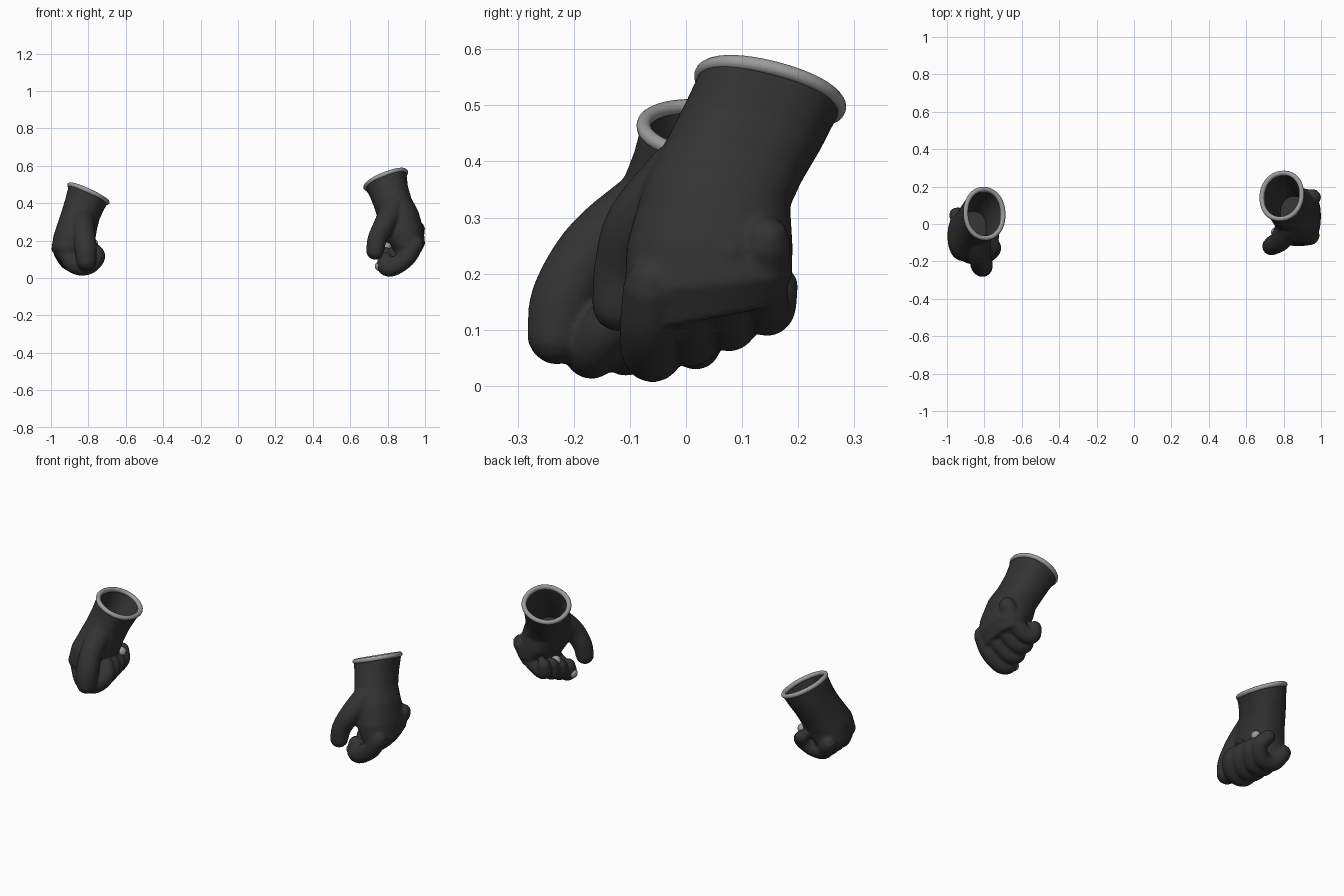
import bpy, bmesh, math
from mathutils import Vector

if "Cube" in bpy.data.objects:
    bpy.data.objects.remove(bpy.data.objects["Cube"])


def material(name, v):
    m = bpy.data.materials.new(name)
    m.diffuse_color = (v, v, v, 1)
    m.use_nodes = True
    m.node_tree.nodes["Principled BSDF"].inputs["Base Color"].default_value = m.diffuse_color
    return m


DARK = material("dark_rubber", 0.033)
GREY = material("light_grey_trim", 0.33)


def section(center, normal, a, b, n=40, power=2.3):
    """Rounded oval ring lying across the given normal."""
    c, w = Vector(center), Vector(normal).normalized()
    u = (Vector((1, 0, 0)) - w * w.x).normalized()
    v = w.cross(u)
    pts = []
    for i in range(n):
        t = 2 * math.pi * i / n
        x, y = math.cos(t), math.sin(t)
        pts.append(c + u * a * math.copysign(abs(x) ** (2 / power), x)
                   + v * b * math.copysign(abs(y) ** (2 / power), y))
    return pts


def loft(bm, rings, closed=False):
    """Skin a list of rings; cap the ends, or join last to first."""
    loops = [[bm.verts.new(p) for p in r] for r in rings]
    pairs = list(zip(loops, loops[1:]))
    if closed:
        pairs.append((loops[-1], loops[0]))
    else:
        bm.faces.new(loops[0])
        bm.faces.new(loops[-1])
    for r, s in pairs:
        for i in range(len(r)):
            j = (i + 1) % len(r)
            bm.faces.new((r[i], r[j], s[j], s[i]))


def spline(points, steps=6):
    """Smooth Catmull-Rom interpolation through (x, y, z, radius) points."""
    p = [Vector(q) for q in points]
    p = [p[0] * 2 - p[1]] + p + [p[-1] * 2 - p[-2]]
    out = []
    for i in range(1, len(p) - 2):
        a, b, c, d = p[i - 1:i + 3]
        for s in range(steps):
            t = s / steps
            out.append(0.5 * (2 * b + (c - a) * t + (2 * a - 5 * b + 4 * c - d) * t * t
                              + (3 * b - a - 3 * c + d) * t ** 3))
    return out + [p[-2]]


def digit(bm, points):
    """Round-ended finger swept along a path."""
    path = spline(points)
    pos = [q.to_3d() for q in path]
    rings = []
    for i, q in enumerate(path):
        d = (pos[min(i + 1, len(pos) - 1)] - pos[max(i - 1, 0)]).normalized()
        if i == 0:
            caps = [(-0.98, 0.2), (-0.7, 0.71), (0, 1)]
        elif i == len(path) - 1:
            caps = [(0, 1), (0.4, 0.92), (0.75, 0.66), (0.95, 0.31), (0.99, 0.1)]
        else:
            caps = [(0, 1)]
        for h, s in caps:
            side = d.orthogonal().normalized() if not rings else (side - d * side.dot(d)).normalized()
            up = d.cross(side)
            c = pos[i] + d * h * q.w
            rings.append([c + (side * math.cos(t) + up * math.sin(t)) * q.w * s
                          for t in [2 * math.pi * k / 16 for k in range(16)]])
    loft(bm, rings)


def finish(bm, name, mat):
    bmesh.ops.recalc_face_normals(bm, faces=bm.faces)
    me = bpy.data.meshes.new(name)
    bm.to_mesh(me)
    bm.free()
    me.materials.append(mat)
    for p in me.polygons:
        p.use_smooth = True
    ob = bpy.data.objects.new(name, me)
    bpy.context.collection.objects.link(ob)
    return ob


def bake(ob):
    dg = bpy.context.evaluated_depsgraph_get()
    me = bpy.data.meshes.new_from_object(ob.evaluated_get(dg))
    ob.modifiers.clear()
    ob.data = me
    for p in me.polygons:
        p.use_smooth = True


def glove(side, sections, thumb, finger, step, pads):
    # hand, fingers and thumb fused into one skin
    bm = bmesh.new()
    loft(bm, [section(*s) for s in sections])
    digit(bm, thumb)
    for k in range(4):
        off = Vector(step) * k
        digit(bm, [(x + off.x, y + off.y, z + off.z, r * (1 - 0.03 * k)) for x, y, z, r in finger])
    hand = finish(bm, side + "_glove", DARK)
    m = hand.modifiers.new("fuse", 'REMESH')
    m.mode, m.voxel_size, m.use_smooth_shade = 'VOXEL', 0.007, True
    m = hand.modifiers.new("soften", 'SMOOTH')
    m.factor, m.iterations = 0.5, 4
    bake(hand)

    # hollow sleeve
    bm = bmesh.new()
    c, n, a, b = sections[0]
    top = Vector(c) + Vector(n).normalized() * 0.03
    rings = [section(top, n, a - 0.012, b - 0.012)]
    for i, (c, n, a, b) in enumerate(sections[:4]):
        shrink = 0.014 + 0.008 * i
        rings.append(section(c, n, a - shrink, b - shrink))
    cutter = finish(bm_loft(bm, rings), side + "_sleeve_cutter", DARK)
    cutter.hide_render = True
    m = hand.modifiers.new("hollow", 'BOOLEAN')
    m.operation, m.solver, m.object = 'DIFFERENCE', 'EXACT', cutter
    bake(hand)
    bpy.data.objects.remove(cutter)
    bpy.context.view_layer.objects.active = hand
    hand.select_set(True)
    bpy.ops.object.shade_smooth_by_angle(angle=math.radians(50))
    hand.select_set(False)

    # rolled rim around the cuff
    c, n, a, b = sections[0]
    w = Vector(n).normalized()
    bm = bmesh.new()
    loft(bm, [section(Vector(c) + w * 0.013 * math.sin(t), n,
                      a - 0.004 + 0.013 * math.cos(t), b - 0.004 + 0.013 * math.cos(t), 56, 2.1)
              for t in [2 * math.pi * k / 12 for k in range(12)]], closed=True)
    finish(bm, side + "_cuff_rim", GREY)

    # pale fingertip pads
    for i, p in enumerate(pads):
        bm = bmesh.new()
        bmesh.ops.create_uvsphere(bm, u_segments=16, v_segments=10, radius=0.026)
        bmesh.ops.translate(bm, verts=bm.verts, vec=p)
        finish(bm, f"{side}_fingertip_pad_{i + 1}", GREY)


def bm_loft(bm, rings):
    loft(bm, rings)
    return bm


glove("right",
      [((0.79, 0.15, 0.525), (-0.4, 0.26, 1), 0.118, 0.130),
       ((0.808, 0.118, 0.46), (-0.28, 0.3, 1), 0.104, 0.128),
       ((0.828, 0.085, 0.40), (-0.2, 0.3, 1), 0.102, 0.126),
       ((0.855, 0.055, 0.34), (-0.15, 0.15, 1), 0.110, 0.132),
       ((0.880, 0.042, 0.25), (-0.1, 0.0, 1), 0.113, 0.148),
       ((0.908, 0.040, 0.18), (0, -0.1, 1), 0.092, 0.150),
       ((0.905, 0.045, 0.12), (0, -0.2, 1), 0.060, 0.125)],
      [(0.83, -0.005, 0.37, 0.07), (0.785, -0.085, 0.29, 0.058),
       (0.745, -0.112, 0.21, 0.052), (0.733, -0.12, 0.145, 0.048)],
      [(0.945, -0.062, 0.18, 0.050), (0.90, -0.068, 0.108, 0.050),
       (0.83, -0.065, 0.060, 0.050), (0.79, -0.05, 0.060, 0.046), (0.785, -0.04, 0.10, 0.040)],
      (0.004, 0.068, 0.026),
      [(0.758, -0.045, 0.062), (0.795, 0.055, 0.165)])

glove("left",
      [((-0.80, 0.055, 0.45), (0.46, 0.12, 1), 0.114, 0.135),
       ((-0.822, 0.035, 0.39), (0.3, 0.2, 1), 0.106, 0.130),
       ((-0.842, 0.010, 0.335), (0.2, 0.25, 1), 0.103, 0.126),
       ((-0.858, -0.020, 0.28), (0.15, 0.25, 1), 0.106, 0.128),
       ((-0.875, -0.055, 0.215), (0.1, 0.2, 1), 0.112, 0.138),
       ((-0.908, -0.065, 0.15), (0, 0.1, 1), 0.090, 0.135),
       ((-0.895, -0.070, 0.09), (0, 0, 1), 0.060, 0.115)],
      [(-0.835, -0.05, 0.33, 0.07), (-0.825, -0.16, 0.25, 0.060),
       (-0.815, -0.215, 0.16, 0.060), (-0.81, -0.230, 0.092, 0.054)],
      [(-0.915, -0.14, 0.13, 0.050), (-0.87, -0.165, 0.070, 0.050),
       (-0.80, -0.165, 0.066, 0.048), (-0.755, -0.13, 0.115, 0.046), (-0.78, -0.09, 0.155, 0.040)],
      (-0.010, 0.062, 0.004),
      [(-0.775, 0.04, 0.185)])
